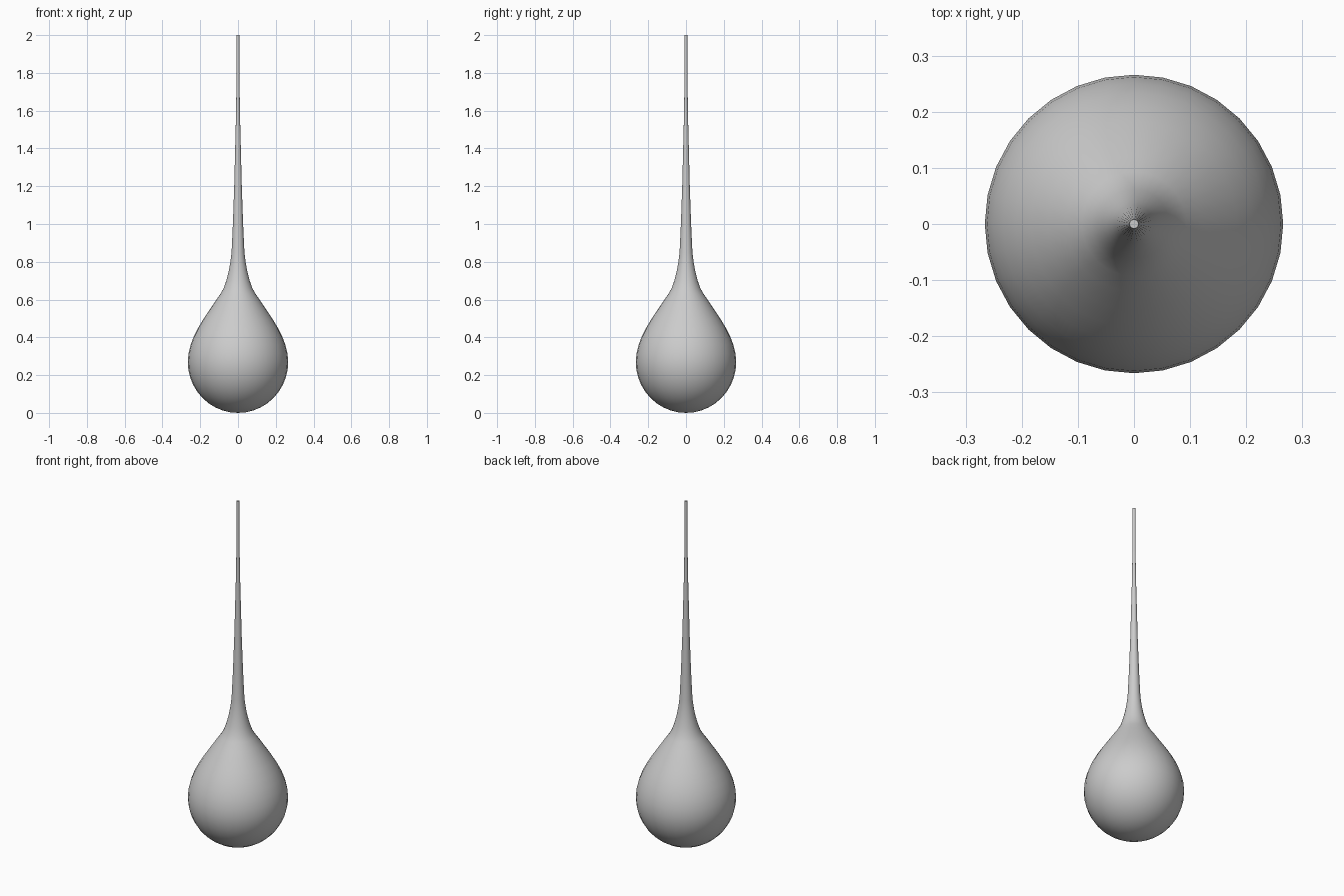
import bpy, bmesh, math

if "Cube" in bpy.data.objects:
    bpy.data.objects.remove(bpy.data.objects["Cube"])

SIDES = 32
R = 0.266      # widest radius of the bulb
ZC = 0.27      # height of the widest ring

# Profile (radius, height): round bottom, then shoulder, neck and long stem
profile = [(R * math.sin(a), ZC - ZC * math.cos(a))
           for a in (math.radians(90 * i / 10) for i in range(1, 11))]
profile += [(0.262, 0.315), (0.251, 0.36), (0.234, 0.405), (0.211, 0.45),
            (0.184, 0.495), (0.154, 0.54), (0.121, 0.59), (0.093, 0.63),
            (0.076, 0.66), (0.062, 0.70), (0.049, 0.75), (0.040, 0.80),
            (0.034, 0.85), (0.027, 1.00), (0.020, 1.20), (0.015, 1.40),
            (0.011, 1.56), (0.008, 1.75), (0.008, 2.00)]

bm = bmesh.new()
rings = []
for r, z in profile:
    rings.append([bm.verts.new((r * math.cos(2 * math.pi * i / SIDES),
                                r * math.sin(2 * math.pi * i / SIDES), z))
                  for i in range(SIDES)])

# Side walls
for low, high in zip(rings, rings[1:]):
    for i in range(SIDES):
        j = (i + 1) % SIDES
        bm.faces.new((low[i], low[j], high[j], high[i]))

# Bottom pole and flat stem tip
pole = bm.verts.new((0, 0, 0))
for i in range(SIDES):
    bm.faces.new((pole, rings[0][(i + 1) % SIDES], rings[0][i]))
bm.faces.new(rings[-1])

mesh = bpy.data.meshes.new("hanging_drop")
bm.to_mesh(mesh)
bm.free()
drop = bpy.data.objects.new("hanging_drop", mesh)
bpy.context.collection.objects.link(drop)
bpy.context.view_layer.objects.active = drop
drop.select_set(True)
bpy.ops.object.shade_smooth_by_angle(angle=math.radians(40))
